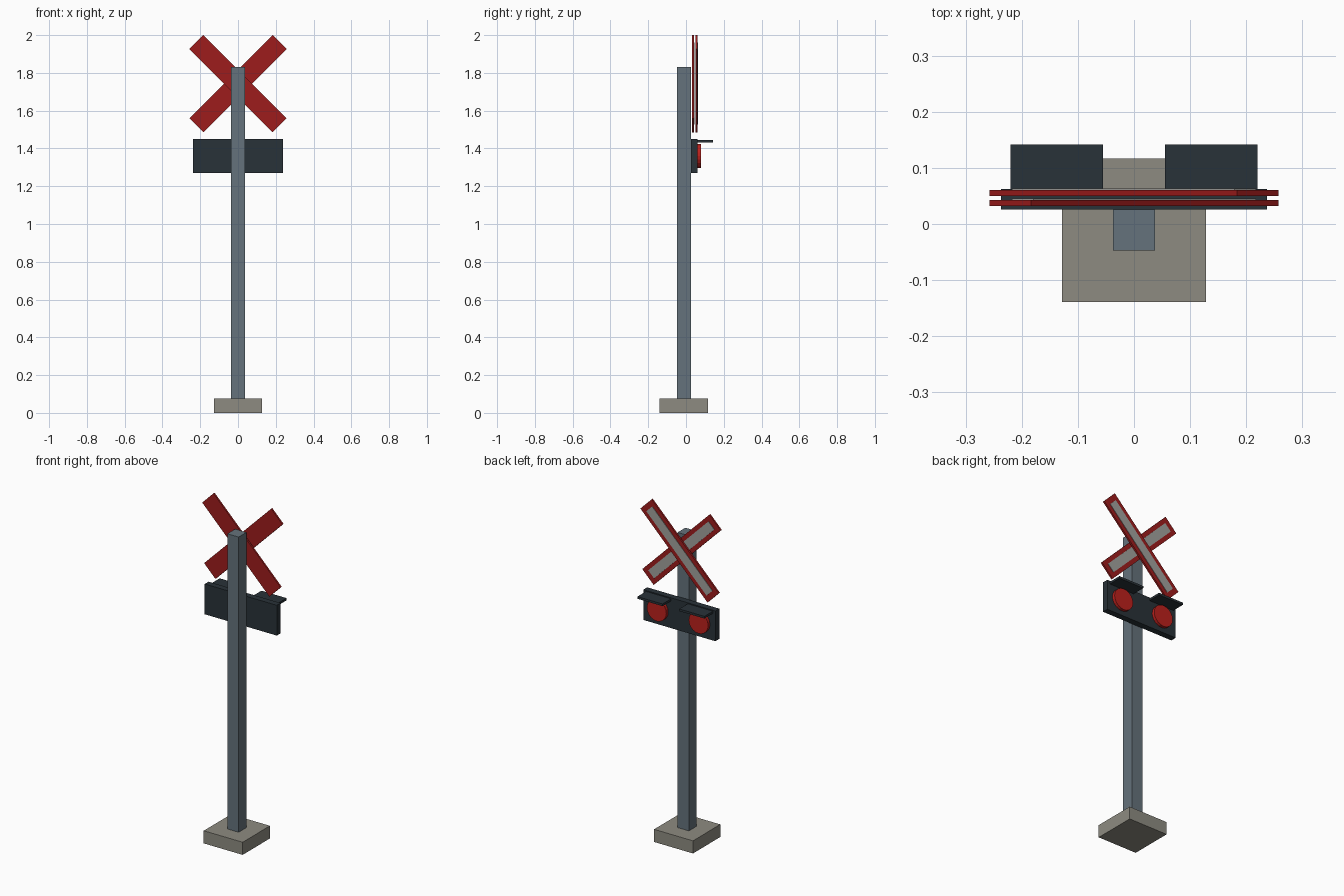
import bpy
from math import radians, pi
from mathutils import Matrix

if "Cube" in bpy.data.objects:
    bpy.data.objects.remove(bpy.data.objects["Cube"])


def material(name, rgb):
    m = bpy.data.materials.new(name)
    m.diffuse_color = (*rgb, 1)
    m.use_nodes = True
    m.node_tree.nodes["Principled BSDF"].inputs["Base Color"].default_value = m.diffuse_color
    return m


steel = material("steel", (0.13, 0.17, 0.20))
dark = material("dark_housing", (0.022, 0.032, 0.04))
red = material("red_paint", (0.34, 0.012, 0.012))
lens = material("red_lens", (0.5, 0.015, 0.012))
white = material("white_paint", (0.36, 0.36, 0.34))
concrete = material("concrete", (0.27, 0.26, 0.22))


def finish(name, mat):
    ob = bpy.context.object
    ob.name = name
    ob.data.materials.append(mat)
    return ob


def box(name, mat, x, y, z, tilt=0, pivot=(0, 0, 0)):
    """Box from (min, max) ranges, optionally tilted about the y axis at pivot."""
    bpy.ops.mesh.primitive_cube_add(size=1)
    ob = finish(name, mat)
    size = [r[1] - r[0] for r in (x, y, z)]
    mid = [(r[0] + r[1]) / 2 for r in (x, y, z)]
    place = Matrix.Translation(mid) @ Matrix.Diagonal((*size, 1))
    ob.data.transform(Matrix.Translation(pivot) @ Matrix.Rotation(radians(tilt), 4, 'Y') @ place)
    return ob


# Footing and post
box("base", concrete, (-0.128, 0.128), (-0.139, 0.117), (0, 0.075))
box("post", steel, (-0.037, 0.037), (-0.047, 0.026), (0.075, 1.83))

# Crossed boards, each with a raised white stripe on the +y face
for name, y, tilt in (("inner", 0.032, 45), ("outer", 0.050, -45)):
    pivot = (0, 0, 1.743)
    box(name + "_board", red, (-0.312, 0.312), (y, y + 0.0105),
        (-0.0525, 0.0525), tilt, pivot)
    box(name + "_stripe", white, (-0.28, 0.28), (y + 0.0095, y + 0.013),
        (-0.027, 0.027), tilt, pivot)

# Lamp housing with a lamp and flat visor on each side
box("lamp_housing", dark, (-0.237, 0.237), (0.026, 0.062), (1.27, 1.45))
for side, s in (("left", -1), ("right", 1)):
    bpy.ops.mesh.primitive_cylinder_add(vertices=20, radius=0.064, depth=0.022,
                                        location=(s * 0.1375, 0.069, 1.36),
                                        rotation=(pi / 2, 0, 0))
    finish(side + "_lamp", lens)
    box(side + "_visor", dark, sorted((s * 0.055, s * 0.22)), (0.06, 0.142), (1.431, 1.444))
